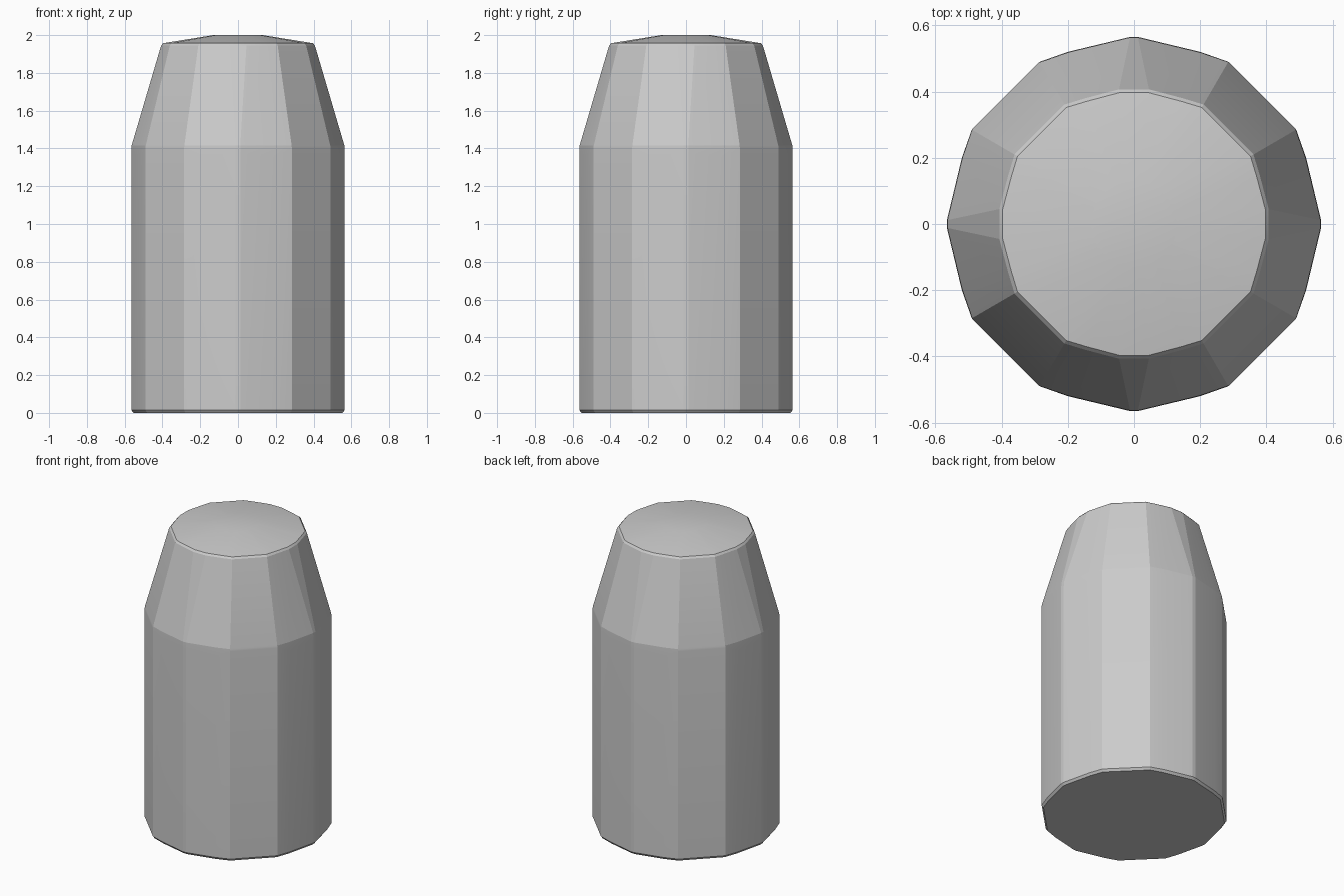
import bpy
import math

cube = bpy.data.objects.get("Cube")
if cube:
    bpy.data.objects.remove(cube, do_unlink=True)


def make_material(name, colour):
    mat = bpy.data.materials.new(name)
    mat.use_nodes = True
    mat.diffuse_color = colour
    mat.node_tree.nodes["Principled BSDF"].inputs["Base Color"].default_value = colour
    return mat


def ring(octant):
    """Repeat one octant of (x, y, z) points round the axis, anticlockwise."""
    quarter_half = octant + [(y, x, z) for x, y, z in reversed(octant)]
    points = []
    for turn in range(4):
        a = turn * math.pi / 2
        c, s = round(math.cos(a)), round(math.sin(a))
        points += [(c * x - s * y, s * x + c * y, z) for x, y, z in quarter_half]
    return points


def level(outline, z, scale=1.0):
    heights = z if isinstance(z, tuple) else (z,) * len(outline)
    return ring([(x * scale, y * scale, h) for (x, y), h in zip(outline, heights)])


# Softened twelve-sided outlines of the body and of the narrow top
body = [(0.565, 0.012), (0.52, 0.2), (0.49, 0.285)]
neck = [(0.407, 0.045), (0.38, 0.147), (0.361, 0.21)]

# Base edge, straight wall, softened shoulder, taper, rim and shallow cap
rings = [
    level(body, 0.0, 0.98),
    level(body, 0.015),
    level(body, (1.375, 1.36, 1.4)),
    level(body, 1.415, 0.997),
    level(neck, 1.945),
    level(neck, 1.957, 0.975),
    level(neck, 2.0, 0.32),
]
n = len(rings[0])
verts = [p for r in rings for p in r]
faces = [tuple(reversed(range(n))), tuple(range(len(verts) - n, len(verts)))]
for k in range(len(rings) - 1):
    for i in range(n):
        j = (i + 1) % n
        faces.append((k * n + i, k * n + j, (k + 1) * n + j, (k + 1) * n + i))

mesh = bpy.data.meshes.new("tapered_body")
mesh.from_pydata(verts, [], faces)
mesh.update()
obj = bpy.data.objects.new("tapered_body", mesh)
bpy.context.collection.objects.link(obj)
mesh.materials.append(make_material("plain grey", (0.6, 0.6, 0.6, 1.0)))

bpy.ops.object.select_all(action="DESELECT")
obj.select_set(True)
bpy.context.view_layer.objects.active = obj
bpy.ops.object.shade_smooth_by_angle(angle=math.radians(12))
